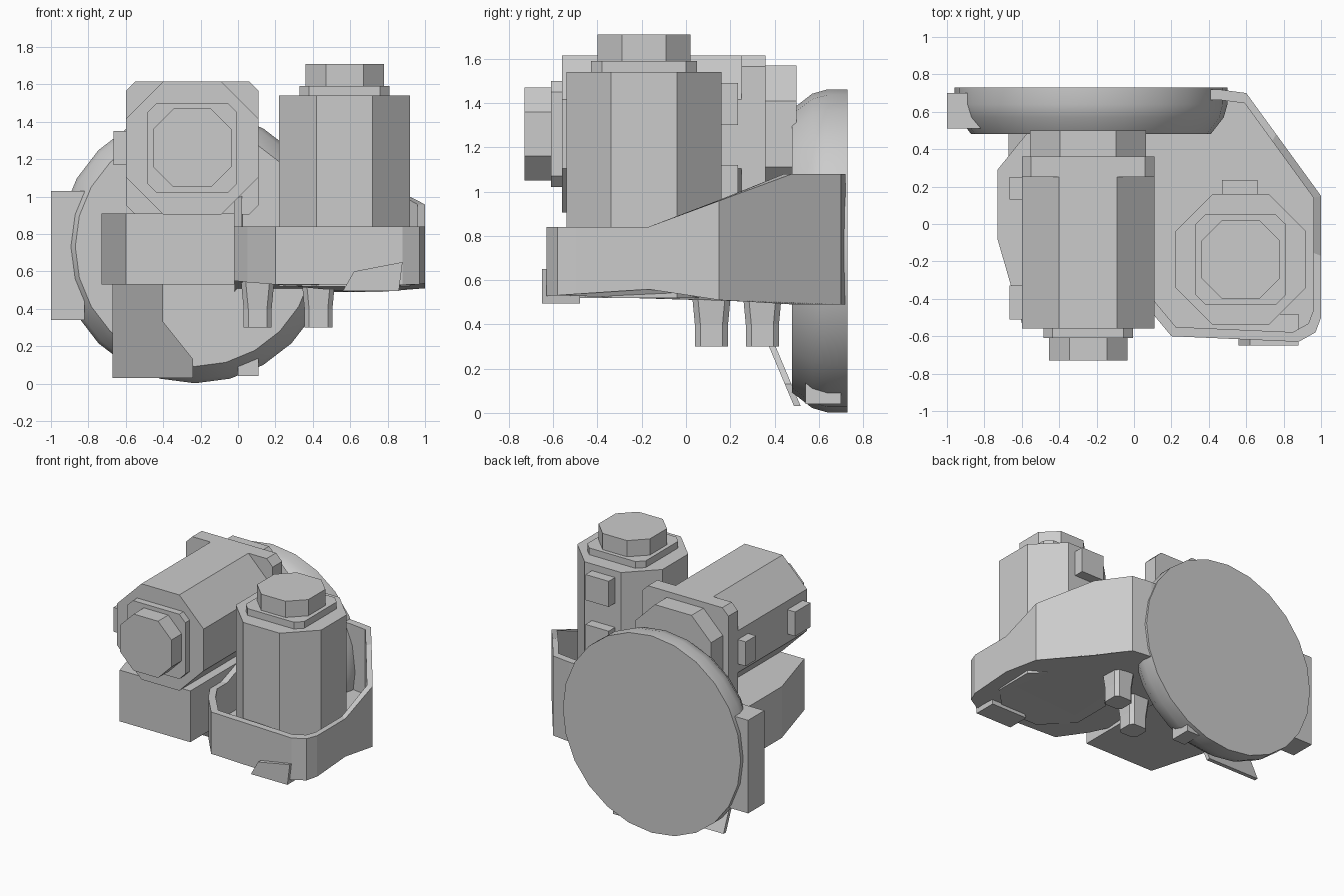
import bpy, bmesh, math
from mathutils import Vector

old = bpy.data.objects.get("Cube")
if old:
    bpy.data.objects.remove(old, do_unlink=True)

grey = bpy.data.materials.new("plain_grey")
grey.use_nodes = True
grey.diffuse_color = (0.6, 0.6, 0.6, 1)
grey.node_tree.nodes["Principled BSDF"].inputs["Base Color"].default_value = (0.6, 0.6, 0.6, 1)


def loft(name, rings):
    """Skin a list of equal rings and close both ends."""
    bm = bmesh.new()
    rows = [[bm.verts.new(p) for p in ring] for ring in rings]
    n = len(rows[0])
    for a, b in zip(rows, rows[1:]):
        for i in range(n):
            j = (i + 1) % n
            bm.faces.new((a[i], a[j], b[j], b[i]))
    bm.faces.new(rows[0])
    bm.faces.new(rows[-1])
    bmesh.ops.recalc_face_normals(bm, faces=bm.faces)
    mesh = bpy.data.meshes.new(name)
    bm.to_mesh(mesh)
    bm.free()
    mesh.materials.append(grey)
    obj = bpy.data.objects.new(name, mesh)
    bpy.context.collection.objects.link(obj)
    return obj


def box(name, x, y, z):
    loft(name, [[(x[0], y[0], h), (x[1], y[0], h), (x[1], y[1], h), (x[0], y[1], h)] for h in z])


def chamfered(half, cut):
    """Square outline with cut corners."""
    s = half - cut
    return [(s, -half), (half, -s), (half, s), (s, half),
            (-s, half), (-half, s), (-half, -s), (-s, -half)]


def along_z(centre, shape, z):
    return [(centre[0] + u, centre[1] + v, z) for u, v in shape]


def along_y(centre, shape, y):
    return [(centre[0] + u, y, centre[1] + v) for u, v in shape]


def stack(name, place, centre, steps):
    """Row of chamfered blocks: part, half width, corner cut, start, end."""
    for part, half, cut, a, b in steps:
        shape = chamfered(half, cut)
        loft(name + "_" + part, [place(centre, shape, a), place(centre, shape, b)])


# Upright motor
stack("upright_motor", along_z, (0.57, -0.19), [
    ("body", 0.35, 0.2, 0.52, 1.54),
    ("collar", 0.24, 0.05, 1.54, 1.59),
    ("cap", 0.21, 0.11, 1.59, 1.71)])
for i, z in enumerate([(0.85, 1.12), (1.3, 1.49)]):
    box(f"upright_motor_side_block_{i}", (0.47, 0.66), (0.14, 0.235), z)

# Lying motor with its square flange and neck
stack("lying_motor", along_y, (-0.245, 1.26), [
    ("body", 0.355, 0.2, -0.56, 0.26),
    ("collar", 0.24, 0.05, -0.61, -0.56),
    ("cap", 0.21, 0.11, -0.73, -0.61),
    ("flange", 0.355, 0.05, 0.25, 0.36),
    ("neck", 0.31, 0.16, 0.36, 0.5)])
for i, y in enumerate([(-0.51, -0.33), (0.13, 0.25)]):
    box(f"lying_motor_side_block_{i}", (-0.665, -0.58), y, (1.17, 1.35))

# Round back disc with a bevelled front rim
count = 24
circle = [(math.cos(i * math.tau / count), math.sin(i * math.tau / count)) for i in range(count)]
disc = loft("back_disc", [
    along_y((-0.23, 0.732), [(r * u, r * v) for u, v in circle], y)
    for r, y in [(0.64, 0.48), (0.71, 0.57), (0.73, 0.64), (0.73, 0.73)]])
bpy.context.view_layer.objects.active = disc
disc.select_set(True)
bpy.ops.object.shade_smooth_by_angle(angle=math.radians(25))
box("disc_side_block", (-1.0, -0.82), (0.51, 0.7), (0.34, 1.03))
box("disc_bottom_clip", (0.0, 0.11), (0.54, 0.7), (0.04, 0.16))

# Gearbox below the lying motor
foot = [(-0.73, 0.29), (-0.73, -0.08), (-0.6, -0.53), (-0.02, -0.53), (-0.02, 0.5), (-0.56, 0.5)]
loft("gearbox", [[(x, y, z) for x, y in foot] for z in (0.53, 0.91)])

# Slanting brace from the gearbox to the bottom of the disc
brace = [(-0.67, 0.55), (-0.4, 0.55), (-0.4, 0.33), (-0.24, 0.13), (-0.24, 0.03), (-0.67, 0.03)]
loft("slanting_brace", [[(x, 0.27 + (0.55 - z) * 0.42 + t, z) for x, z in brace] for t in (0, 0.03)])

# Open housing whose rim climbs toward the back
outline = [(-0.02, -0.3), (0.05, -0.42), (0.2, -0.6), (0.88, -0.63), (0.97, -0.58), (1.0, -0.5),
           (1.0, -0.17), (1.0, 0.15), (0.76, 0.48), (0.6, 0.7), (0.45, 0.72), (0.0, 0.72),
           (-0.02, 0.48), (-0.02, -0.17)]


def rim(y):
    return 0.84 + 0.24 * min(max((y + 0.17) / 0.65, 0), 1)


def base(y):
    return 0.53 + (0.04 * (y + 0.6) / 0.6 if y < 0 else -0.04 * min(y / 0.3, 1))


middle = Vector((0.5, 0.02))
inner = [middle + (Vector(p) - middle) * 0.92 for p in outline]
loft("housing", [
    [(x, y, base(y)) for x, y in outline],
    [(x, y, rim(y)) for x, y in outline],
    [(p.x, p.y, rim(q[1])) for p, q in zip(inner, outline)],
    [(p.x, p.y, 0.6) for p in inner]])

# Lip on the lower front of the housing
lip = [(0.56, 0.495), (0.86, 0.495), (0.88, 0.65), (0.62, 0.6)]
loft("housing_front_lip", [[(x, y, z) for x, z in lip] for y in (-0.65, -0.48)])

# Tapered feet below the housing
for i, (x, y) in enumerate([(0.105, 0.115), (0.43, 0.345)]):
    loft(f"foot_{i}", [along_z((x, y), chamfered(half, 0.025), z)
                       for half, z in [(0.075, 0.3), (0.075, 0.4), (0.09, 0.56)]])
